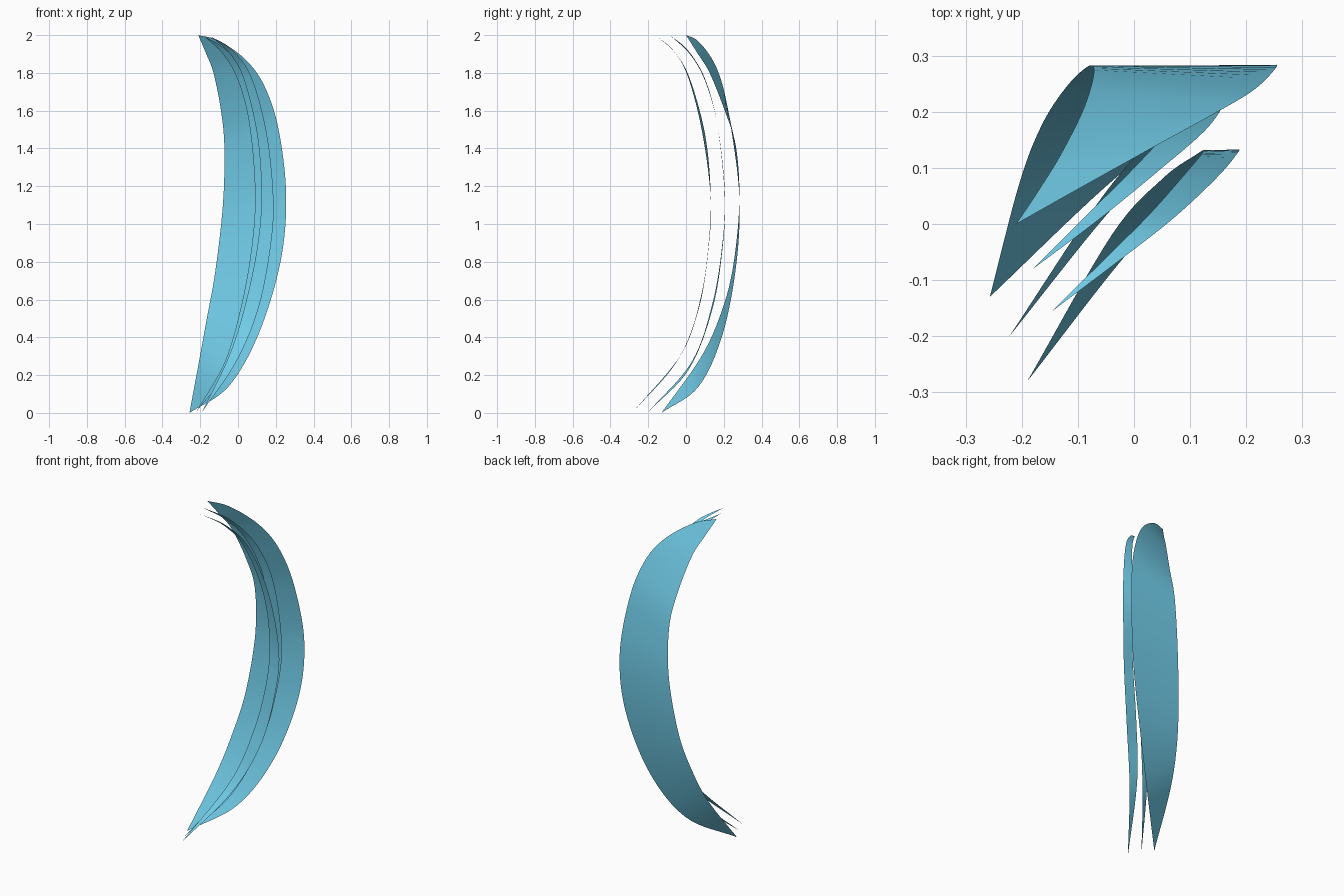
import bpy
from mathutils import Vector

mat = bpy.data.materials.new("pale_blue")
mat.diffuse_color = (0.17, 0.62, 0.83, 1)


def smooth(points, steps=8):
    """Catmull-Rom curve through the points."""
    p = [Vector(q) for q in points]
    p = [2 * p[0] - p[1]] + p + [2 * p[-1] - p[-2]]
    out = []
    for i in range(1, len(p) - 2):
        a, b, c, d = p[i - 1:i + 3]
        for s in range(steps):
            t = s / steps
            out.append(0.5 * (2 * b + (c - a) * t + (2 * a - 5 * b + 4 * c - d) * t ** 2
                              + (3 * b - a - 3 * c + d) * t ** 3))
    return out + [p[-2]]


def crescent(name, inner, outer):
    """Thin open sheet ruled between two edge curves that meet at the tips."""
    a, b = smooth(inner), smooth(outer)
    n = len(a)
    verts = a + b[1:-1]
    right = [0] + list(range(n, 2 * n - 2)) + [n - 1]
    faces = []
    for i in range(n - 1):
        f = [i, i + 1, right[i + 1], right[i]]
        faces.append(list(dict.fromkeys(f)))
    me = bpy.data.meshes.new(name)
    me.from_pydata(verts, [], faces)
    me.polygons.foreach_set("use_smooth", [True] * len(faces))
    me.materials.append(mat)
    ob = bpy.data.objects.new(name, me)
    bpy.context.collection.objects.link(ob)


# Wide rear blade
crescent("large_slash",
         [(-.21, 0, 2), (-.17, .06, 1.905), (-.13, .125, 1.8), (-.09, .205, 1.6), (-.072, .266, 1.4),
          (-.08, .282, 1.1), (-.12, .245, .75), (-.165, .175, .5), (-.205, .07, .28), (-.257, -.13, 0)],
         [(-.21, 0, 2), (-.1, .062, 1.97), (.04, .14, 1.87), (.14, .195, 1.73), (.215, .24, 1.5),
          (.255, .282, 1.15), (.225, .268, .8), (.11, .195, .42), (-.05, .067, .14), (-.257, -.13, 0)])

# Narrow middle blade
crescent("middle_slash",
         [(-.18, -.08, 1.995), (-.08, .02, 1.9), (0, .1, 1.76), (.06, .165, 1.53), (.09, .205, 1.18),
          (.075, .193, .9), (.02, .14, .58), (-.07, .03, .27), (-.222, -.2, .005)],
         [(-.18, -.08, 1.995), (-.06, .01, 1.92), (.05, .1, 1.77), (.125, .165, 1.53), (.155, .205, 1.15),
          (.135, .193, .87), (.07, .14, .55), (-.05, .015, .23), (-.222, -.2, .005)])

# Narrow front blade
crescent("front_slash",
         [(-.148, -.157, 1.995), (-.05, -.06, 1.91), (.03, .02, 1.77), (.1, .1, 1.48), (.124, .13, 1.18),
          (.108, .122, .92), (.05, .08, .62), (-.04, -.02, .32), (-.19, -.28, .005)],
         [(-.148, -.157, 1.995), (-.03, -.068, 1.92), (.07, .01, 1.78), (.15, .085, 1.49), (.187, .13, 1.15),
          (.175, .122, .9), (.11, .07, .56), (-.01, -.05, .27), (-.19, -.28, .005)])
